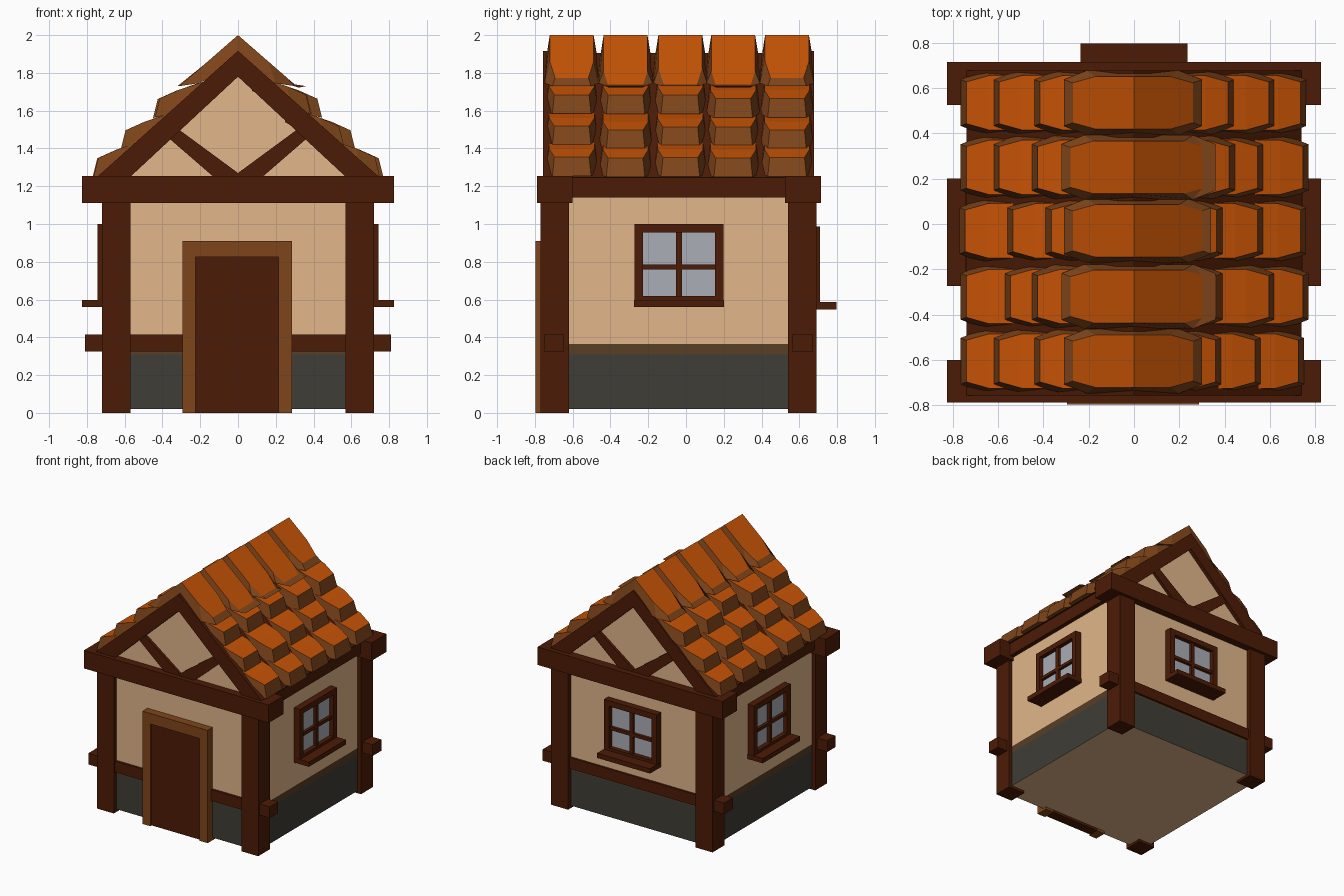
import bpy, bmesh, math
from mathutils import Matrix, Vector

if "Cube" in bpy.data.objects:
    bpy.data.objects.remove(bpy.data.objects["Cube"])


def material(name, r, g, b):
    lin = lambda c: ((c / 255 + 0.055) / 1.055) ** 2.4
    m = bpy.data.materials.new(name)
    m.diffuse_color = (lin(r), lin(g), lin(b), 1)
    m.use_nodes = True
    m.node_tree.nodes["Principled BSDF"].inputs["Base Color"].default_value = m.diffuse_color
    return m


WOOD = material("dark wood", 76, 27, 5)
TRIM = material("light brown wood", 127, 69, 26)
CREAM = material("cream plaster", 226, 182, 138)
STONE = material("grey stone", 63, 61, 54)
GRIME = material("dirty plaster", 88, 62, 38)
ORANGE = material("orange tile", 199, 83, 4)
GLASS = material("window glass", 170, 173, 182)


def finish(name, bm, *mats):
    bmesh.ops.recalc_face_normals(bm, faces=bm.faces)
    me = bpy.data.meshes.new(name)
    bm.to_mesh(me)
    bm.free()
    for m in mats:
        me.materials.append(m)
    ob = bpy.data.objects.new(name, me)
    bpy.context.collection.objects.link(ob)
    return ob


def add_box(bm, lo, hi, matrix=Matrix()):
    lo, hi = Vector(lo), Vector(hi)
    m = matrix @ Matrix.Translation((lo + hi) / 2) @ Matrix.Diagonal((*(hi - lo), 1))
    bmesh.ops.create_cube(bm, size=1, matrix=m)


def box(name, lo, hi, mat, matrix=Matrix()):
    bm = bmesh.new()
    add_box(bm, lo, hi, matrix)
    return finish(name, bm, mat)


def prism(name, pts, y0, y1, *mats):
    """Extrude an x-z outline along y."""
    bm = bmesh.new()
    a = [bm.verts.new((x, y0, z)) for x, z in pts]
    b = [bm.verts.new((x, y1, z)) for x, z in pts]
    bm.faces.new(a)
    bm.faces.new(b)
    n = len(pts)
    for i in range(n):
        bm.faces.new((a[i], a[(i + 1) % n], b[(i + 1) % n], b[i]))
    return finish(name, bm, *mats)


# Walls: stone base, grimy band, plaster; coloured by height
bm = bmesh.new()
add_box(bm, (-0.69, -0.733, 0.02), (0.69, 0.655, 1.22))
for z in (0.31, 0.365):
    bmesh.ops.bisect_plane(bm, geom=bm.verts[:] + bm.edges[:] + bm.faces[:],
                           plane_co=(0, 0, z), plane_no=(0, 0, 1))
bm.normal_update()
for f in bm.faces:
    z = f.calc_center_median().z
    if abs(f.normal.z) < 0.5 and z < 0.365:
        f.material_index = 1 if z < 0.31 else 2
finish("walls", bm, CREAM, STONE, GRIME)

# Corner posts and side beams
for s, side in ((1, "right"), (-1, "left")):
    for y0, y1, end in ((-0.77, -0.62, "front"), (0.54, 0.69, "back")):
        x0, x1 = sorted((0.57 * s, 0.72 * s))
        box(f"post_{end}_{side}", (x0, y0, 0), (x1, y1, 1.15), WOOD)
    x0, x1 = sorted((0.57 * s, 0.725 * s))
    box(f"side_beam_{side}", (x0, -0.65, 1.14), (x1, 0.58, 1.25), WOOD)

# Cross beams at both ends, high and low
for end, y0, y1, l0, l1 in (("front", -0.788, -0.60, -0.752, -0.645),
                            ("back", 0.525, 0.715, 0.56, 0.672)):
    box(f"tie_beam_{end}", (-0.825, y0, 1.11), (0.825, y1, 1.255), WOOD)
    box(f"low_beam_{end}", (-0.81, l0, 0.325), (0.81, l1, 0.415), WOOD)

# Roof core: cream gable ends, wooden slopes
core = prism("roof_core", [(-0.74, 1.245), (0.74, 1.245), (0, 1.905)], -0.725, 0.645, WOOD, CREAM)
for p in core.data.polygons:
    p.material_index = 1 if abs(p.normal.y) > 0.9 else 0

# Gable rafters and slanted braces
for end, y0, y1, b0, b1 in (("front", -0.757, -0.62, -0.748, -0.70),
                            ("back", 0.54, 0.677, 0.62, 0.668)):
    for s, side in ((1, "right"), (-1, "left")):
        rafter = [(0.745, 1.25), (0.57, 1.25), (0, 1.78), (0, 1.917)]
        brace = [(0, 1.25), (0, 1.27), (0.34, 1.52), (0.39, 1.475), (0.13, 1.25)]
        prism(f"rafter_{end}_{side}", [(s * x, z) for x, z in rafter], y0, y1, WOOD)
        prism(f"brace_{end}_{side}", [(s * x, z) for x, z in brace], b0, b1, WOOD)

# Door and its frame
box("door", (-0.225, -0.78, 0), (0.215, -0.70, 0.83), WOOD)
prism("door_frame", [(-0.295, 0), (-0.295, 0.91), (0.287, 0.91), (0.287, 0), (0.215, 0),
                     (0.215, 0.825), (-0.225, 0.825), (-0.225, 0)], -0.797, -0.70, TRIM)


def window(name, angle, centre, wall, front, sill, dz):
    """Window facing +x before rotation: frame, bars, sill and glass."""
    m = Matrix.Rotation(angle, 4, 'Z') @ Matrix.Translation((0, centre, dz))
    bm = bmesh.new()
    b = wall - 0.03
    for s in (-1, 1):
        y0, y1 = sorted((s * 0.19, s * 0.235))
        add_box(bm, (b, y0, 0.58), (front, y1, 1.0), m)
    add_box(bm, (b, -0.19, 0.955), (front, 0.19, 1.0), m)
    add_box(bm, (b, -0.19, 0.58), (front, 0.19, 0.62), m)
    add_box(bm, (b, -0.015, 0.62), (front - 0.012, 0.015, 0.955), m)
    add_box(bm, (b, -0.19, 0.76), (front - 0.012, 0.19, 0.785), m)
    finish(name + "_frame", bm, WOOD)
    box(name + "_sill", (b, -0.237, 0.56), (sill, 0.237, 0.598), WOOD, m)
    box(name + "_glass", (b, -0.19, 0.62), (front - 0.035, 0.19, 0.955), GLASS, m)


window("window_right", 0, -0.037, 0.69, 0.745, 0.825, 0)
window("window_left", math.pi, 0.037, 0.69, 0.745, 0.825, 0)
window("window_back", math.pi / 2, 0, 0.655, 0.71, 0.797, -0.012)


def tile(name, s, yc, xi, xe, top_z, bot_z, lean, w):
    """Thick plank with chamfered outer end, orange on top and brown around.
    Heights run inner, chamfer start, outer end."""
    def ring(xend, zs, wi, we):
        xm = xend - 0.1
        pts = [(xi, -wi, zs[0]), (xm, -wi, zs[1]), (xend, -we, zs[2]),
               (xend, we, zs[2]), (xm, wi, zs[1]), (xi, wi, zs[0])]
        return [bm.verts.new((s * x, yc + y, z)) for x, y, z in pts]
    bm = bmesh.new()
    top = ring(xe - lean, top_z, w, w - 0.028)
    bot = ring(xe, bot_z, 0.142, 0.102)
    for r, mat in ((top, 1), (bot, 0)):
        bm.faces.new((r[0], r[1], r[4], r[5])).material_index = mat
        bm.faces.new((r[1], r[2], r[3], r[4])).material_index = mat
    for i in range(6):
        j = (i + 1) % 6
        bm.faces.new((top[i], top[j], bot[j], bot[i]))
    finish(name, bm, TRIM, ORANGE)


# Roof tiles: five columns, three rows a side plus ridge caps; uneven outer ends
columns = (-0.605, -0.32, -0.03, 0.25, 0.535)
ends = {1: ((0.75, 0.77, 0.76, 0.77, 0.76), (0.56, 0.62, 0.57, 0.57, 0.62),
            (0.385, 0.39, 0.39, 0.445, 0.44), (0.30, 0.36, 0.34, 0.36, 0.30)),
        -1: ((0.765, 0.765, 0.77, 0.765, 0.765), (0.62, 0.57, 0.56, 0.62, 0.62),
             (0.44, 0.45, 0.39, 0.45, 0.44), (0.31, 0.32, 0.31, 0.32, 0.31))}
rows = ((0.765, 1.25), (0.61, 1.40), (0.44, 1.565))
for s, side in ((1, "right"), (-1, "left")):
    for c, yc in enumerate(columns):
        for r, (xn, zb) in enumerate(rows):
            xe = ends[s][r][c]
            zb += (xn - xe) * 0.35
            tile(f"tile_{side}_{r + 1}_{c + 1}", s, yc, xe - 0.31, xe,
                 (zb + 0.205, zb + 0.145, zb + 0.1), (zb + 0.12, zb + 0.02, zb), 0.025, 0.12)
        xe = ends[s][3][c]
        lean = 0.04
        z = lambda x: 2.0 - 0.87 * x
        tile(f"ridge_cap_{side}_{c + 1}", s, yc, 0, xe,
             (2.0, z(xe - lean - 0.1), z(xe - lean)), (1.84, 1.745, 1.73), lean, 0.116)
